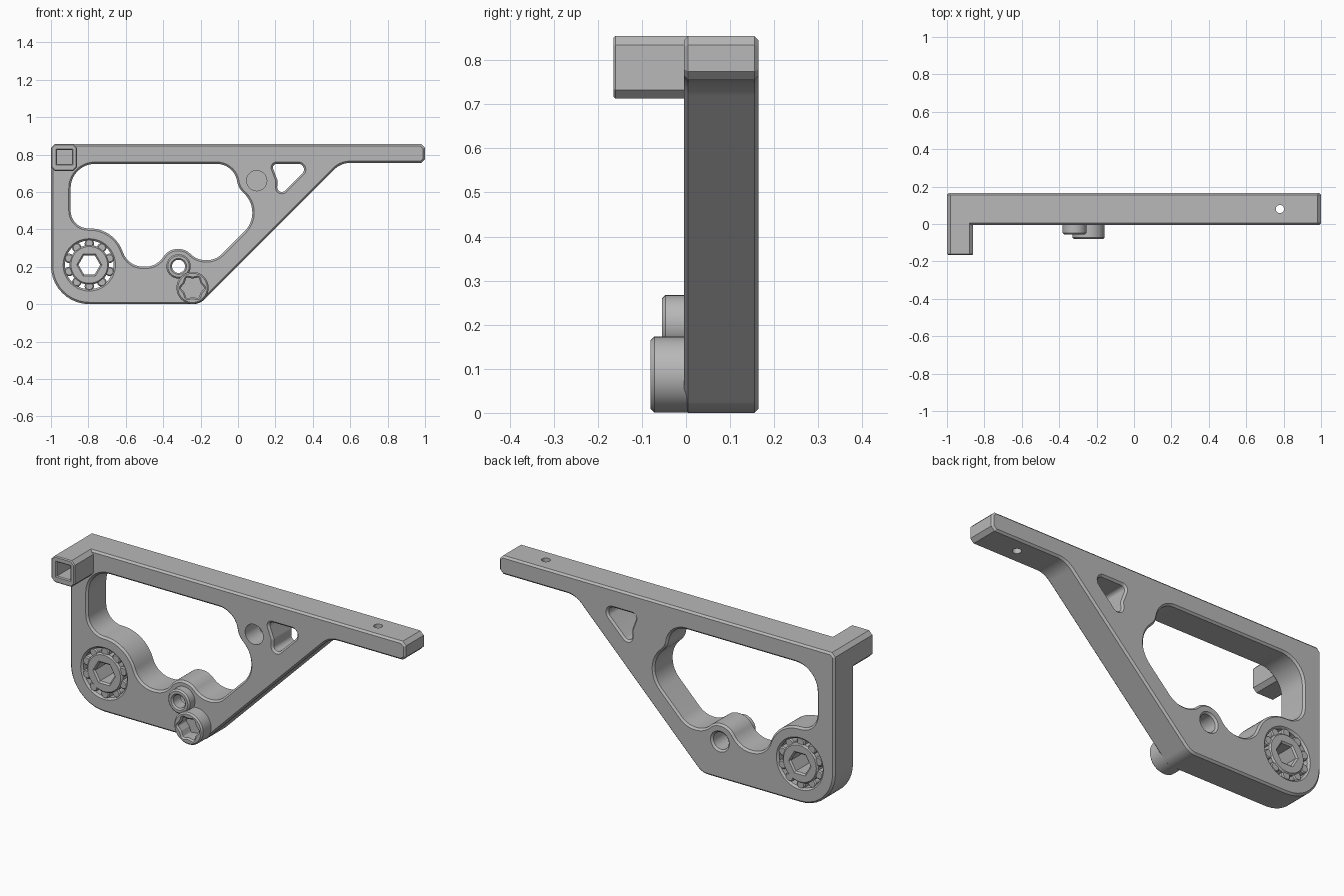
import bpy, bmesh, math
from mathutils import Vector

cube = bpy.data.objects.get("Cube")
if cube:
    bpy.data.objects.remove(cube, do_unlink=True)

grey = bpy.data.materials.new("plain_grey")
grey.use_nodes = True
colour = (0.48, 0.48, 0.48, 1)
grey.diffuse_color = colour
grey.node_tree.nodes["Principled BSDF"].inputs["Base Color"].default_value = colour


def rounded(corners):
    """Closed loop from (x, z, radius[, segments]) corners."""
    out = []
    for i, c in enumerate(corners):
        p = Vector(c[:2])
        r, seg = c[2], (c[3] if len(c) > 3 else 10)
        if r == 0:
            out.append(p)
            continue
        a = (Vector(corners[i - 1][:2]) - p).normalized()
        b = (Vector(corners[(i + 1) % len(corners)][:2]) - p).normalized()
        half = a.angle(b) / 2
        t = r / math.tan(half)
        centre = p + (a + b).normalized() * (r / math.sin(half))
        u, v = p + a * t - centre, p + b * t - centre
        sweep = math.pi - 2 * half
        for k in range(seg + 1):
            f = k / seg
            out.append(centre + (u * math.sin((1 - f) * sweep)
                                 + v * math.sin(f * sweep)) / math.sin(sweep))
    return out


def circle(x, z, r, n=48, phase=0.0):
    return [Vector((x + r * math.cos(phase + math.tau * k / n),
                    z + r * math.sin(phase + math.tau * k / n))) for k in range(n)]


def inset(loop, d):
    """Shift a loop to its left by d, with mitred corners."""
    out = []
    for i, p in enumerate(loop):
        e = (p - loop[i - 1]).normalized()
        f = (loop[(i + 1) % len(loop)] - p).normalized()
        n, m = Vector((-e.y, e.x)), Vector((-f.y, f.x))
        out.append(p + (n + m) * (d / (1 + n.dot(m))))
    return out


def prism(name, outer, holes, y0, y1, chamfer):
    """Extrude an outline with holes along y, chamfering both ends."""
    bm = bmesh.new()
    caps = [[], []]
    for index, loop in enumerate([outer] + holes):
        area = sum(loop[i - 1].cross(p) for i, p in enumerate(loop))
        if (area > 0) != (index == 0):
            loop = loop[::-1]
        small = inset(loop, chamfer)
        levels = [(small, y0), (loop, y0 + chamfer), (loop, y1 - chamfer), (small, y1)]
        if chamfer == 0:
            levels = [levels[0], levels[3]]
        rings = [[bm.verts.new((p.x, y, p.y)) for p in pts] for pts, y in levels]
        for lo, hi in zip(rings, rings[1:]):
            for i in range(len(loop)):
                bm.faces.new((lo[i - 1], lo[i], hi[i], hi[i - 1]))
        for cap, ring in zip(caps, (rings[0], rings[-1])):
            cap += [bm.edges.get((ring[i - 1], ring[i])) for i in range(len(ring))]
    for cap, side in zip(caps, (-1, 1)):
        bmesh.ops.triangle_fill(bm, edges=cap, use_beauty=True, normal=(0, side, 0))
    bmesh.ops.recalc_face_normals(bm, faces=bm.faces)
    mesh = bpy.data.meshes.new(name)
    bm.to_mesh(mesh)
    bm.free()
    mesh.materials.append(grey)
    obj = bpy.data.objects.new(name, mesh)
    bpy.context.collection.objects.link(obj)
    return obj


def activate(obj):
    bpy.ops.object.select_all(action='DESELECT')
    obj.select_set(True)
    bpy.context.view_layer.objects.active = obj


def cut(obj, cutter):
    cutter.hide_render = True
    mod = obj.modifiers.new("cut", 'BOOLEAN')
    mod.operation, mod.solver, mod.object = 'DIFFERENCE', 'EXACT', cutter
    activate(obj)
    bpy.ops.object.modifier_apply(modifier=mod.name)
    bpy.data.objects.remove(cutter, do_unlink=True)


FRONT, BACK = -0.005, 0.165
HUB, BOSS, KNOB = (-0.795, 0.21), (-0.318, 0.202), (-0.243, 0.087)

# Bracket plate with its arm, large window and small triangular window
outline = rounded([
    (-1, 0.855, 0.02, 1), (1, 0.855, 0.02, 1), (1, 0.755, 0.02, 1),
    (0.55, 0.755, 0.12), (-0.205, 0, 0.087), (-1, 0, 0.205)])
window = rounded([
    (-0.895, 0.75, 0.13), (-0.895, 0.405, 0.095), (-0.662, 0.405, 0.185),
    (-0.587, 0.2, 0.115), (-0.434, 0.2, 0.115), (-0.371, 0.295, 0.09),
    (-0.282, 0.295, 0.09), (-0.219, 0.235, 0.115), (-0.119, 0.235, 0.115),
    (0.1355, 0.4895, 0.142), (0.001, 0.624, 0.095), (-0.021, 0.75, 0.11)])
triangle = rounded([(0.178, 0.75, 0.02), (0.395, 0.75, 0.03),
                    (0.205, 0.56, 0.025), (0.212, 0.66, 0.03)])
plate = prism("bracket_plate", outline,
              [window, triangle, circle(*HUB, 0.13), circle(*BOSS, 0.046)],
              FRONT, BACK, 0.01)

# Blind round recess and vertical pin hole
cut(plate, prism("recess_cutter", circle(0.1, 0.66, 0.054), [], -0.05, 0.11, 0))
bpy.ops.mesh.primitive_cylinder_add(vertices=24, radius=0.022, depth=0.4,
                                    location=(0.78, 0.08, 0.8))
cut(plate, bpy.context.object)

# Square socket block at the top corner
block = rounded([(-1, 0.855, 0.02, 1), (-0.86, 0.855, 0.02, 1),
                 (-0.86, 0.713, 0.02, 1), (-1, 0.713, 0.02, 1)])
square = rounded([(-0.967, 0.825, 0), (-0.887, 0.825, 0),
                  (-0.887, 0.749, 0), (-0.967, 0.749, 0)])
prism("socket_block", block, [square], -0.165, 0.01, 0.005)

# Roller bearing with a hexagonal bore
prism("bearing_hub", circle(*HUB, 0.106), [circle(*HUB, 0.058, 6)], FRONT, BACK, 0.008)
for i, p in enumerate(circle(*HUB, 0.114, 10, math.pi / 2)):
    prism(f"bearing_roller_{i + 1}", circle(p.x, p.y, 0.025, 20), [], 0, 0.16, 0.006)

# Hollow boss and larger knob with a lobed socket
prism("hollow_boss", circle(*BOSS, 0.065), [circle(*BOSS, 0.035, 32)], -0.055, 0.02, 0.008)
lobes = []
for k in range(12):
    r, a = (0.065, 0.05)[k % 2], math.tau * k / 12
    lobes.append((KNOB[0] + r * math.cos(a), KNOB[1] + r * math.sin(a), 0.008, 4))
prism("socket_knob", circle(*KNOB, 0.086), [rounded(lobes)], -0.08, 0.02, 0.008)

# Smooth the round walls, keep chamfers crisp
for obj in bpy.context.scene.objects:
    if obj.type == 'MESH' and grey.name in obj.data.materials:
        activate(obj)
        bpy.ops.object.shade_smooth_by_angle(angle=math.radians(30))
